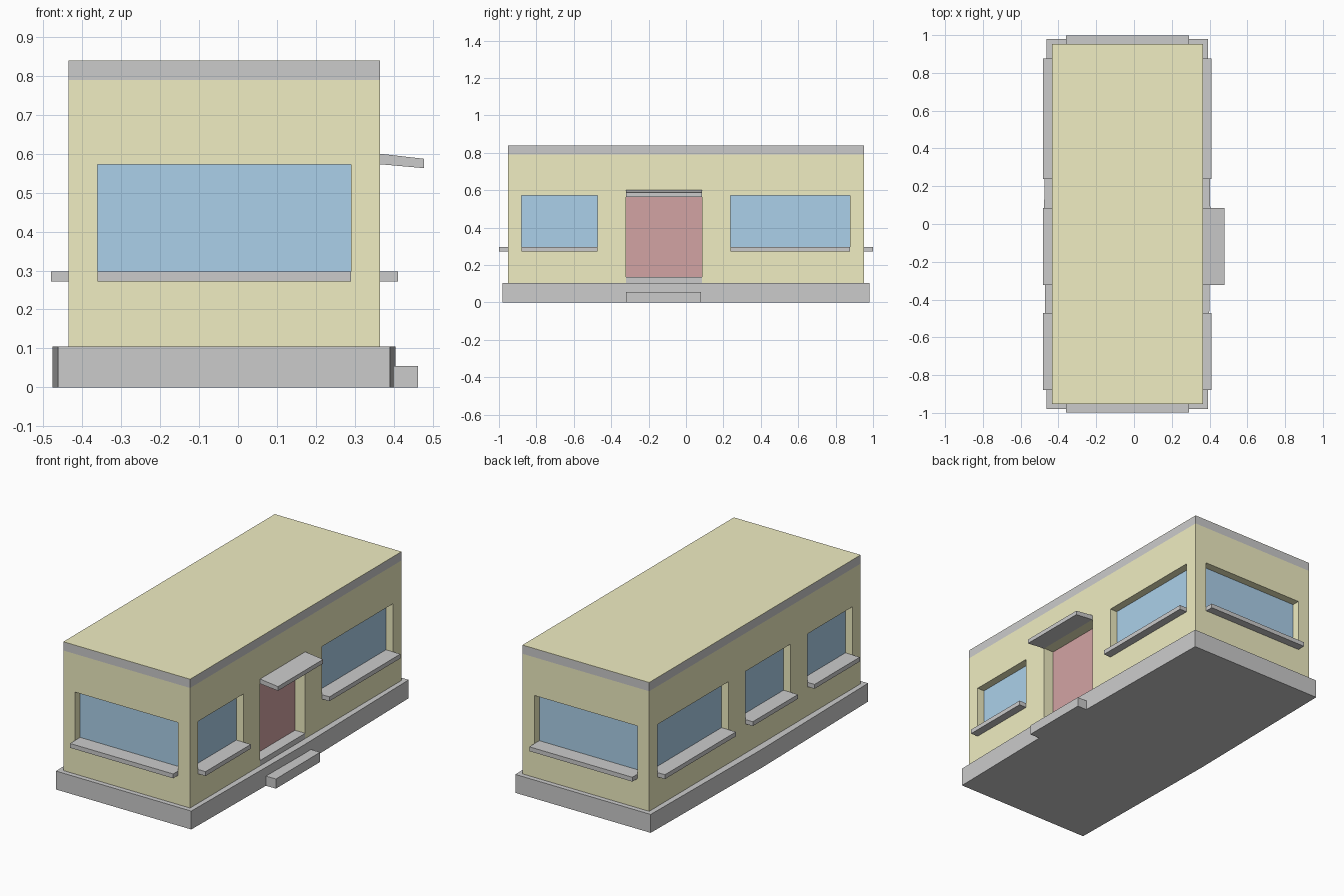
import bpy, bmesh

if "Cube" in bpy.data.objects:
    bpy.data.objects.remove(bpy.data.objects["Cube"])

X0, X1, Y0, Y1 = -0.435, 0.365, -0.953, 0.953   # outer wall planes
BASE_TOP, FASCIA_Z, ROOF_Z = 0.105, 0.79, 0.84
RECESS = 0.045


def material(name, rgb):
    m = bpy.data.materials.new(name)
    m.diffuse_color = (*rgb, 1)
    m.use_nodes = True
    m.node_tree.nodes["Principled BSDF"].inputs["Base Color"].default_value = m.diffuse_color
    return m


YELLOW = material("yellow_render", (0.87, 0.85, 0.54))
BLUE = material("blue_glass", (0.41, 0.63, 0.82))
RED = material("red_paint", (0.65, 0.37, 0.37))


def prism(bm, pts, offset):
    """Extrude a planar polygon along an offset vector."""
    face = bm.faces.new([bm.verts.new(p) for p in pts])
    ext = bmesh.ops.extrude_face_region(bm, geom=[face])
    verts = [g for g in ext["geom"] if isinstance(g, bmesh.types.BMVert)]
    bmesh.ops.translate(bm, verts=verts, vec=offset)
    bmesh.ops.recalc_face_normals(bm, faces=bm.faces)


def finish(name, bm, mat=None):
    me = bpy.data.meshes.new(name)
    bm.to_mesh(me)
    bm.free()
    ob = bpy.data.objects.new(name, me)
    bpy.context.collection.objects.link(ob)
    if mat:
        me.materials.append(mat)
    return ob


def add_box(bm, x0, x1, y0, y1, z0, z1):
    prism(bm, [(x0, y0, z0), (x1, y0, z0), (x1, y1, z0), (x0, y1, z0)], (0, 0, z1 - z0))


def box(name, bounds, mat=None):
    bm = bmesh.new()
    add_box(bm, *bounds)
    return finish(name, bm, mat)


def on_wall(side, a, b, d0, d1, z0, z1):
    """Bounds of a box on a wall: a..b along it, d0..d1 outward from it."""
    return {"front": (a, b, Y0 - d1, Y0 - d0, z0, z1),
            "back": (a, b, Y1 + d0, Y1 + d1, z0, z1),
            "left": (X0 - d1, X0 - d0, a, b, z0, z1),
            "right": (X1 + d0, X1 + d1, a, b, z0, z1)}[side]


# Plinth, very slightly wider at mid length
bm = bmesh.new()
prism(bm, [(-0.463, -0.98, 0), (0.391, -0.98, 0), (0.405, 0, 0),
           (0.391, 0.98, 0), (-0.463, 0.98, 0), (-0.477, 0, 0)], (0, 0, BASE_TOP))
finish("plinth", bm)

# Walls, with recesses for windows and door
windows = [("front", -0.361, 0.29), ("back", -0.361, 0.29),
           ("right", -0.88, -0.472), ("right", 0.237, 0.877),
           ("left", -0.88, -0.472), ("left", -0.322, 0.085), ("left", 0.237, 0.877)]
DOOR = ("right", -0.322, 0.085)
DOOR_DEPTH = 0.065

walls = box("walls", (X0, X1, Y0, Y1, 0.05, FASCIA_Z), YELLOW)
bm = bmesh.new()
for w in windows:
    add_box(bm, *on_wall(*w, -RECESS - 0.01, 0.1, 0.272, 0.572))
add_box(bm, *on_wall(*DOOR, -DOOR_DEPTH - 0.01, 0.1, BASE_TOP, 0.575))
cutter = finish("opening_cutter", bm)
mod = walls.modifiers.new("openings", "BOOLEAN")
mod.operation, mod.solver, mod.object = "DIFFERENCE", "EXACT", cutter
bpy.context.view_layer.objects.active = walls
bpy.ops.object.modifier_apply(modifier=mod.name)
bpy.data.objects.remove(cutter)

# Fascia band and flat roof
box("fascia", (X0, X1, Y0, Y1, FASCIA_Z, ROOF_Z - 0.002))
box("roof", (X0, X1, Y0, Y1, ROOF_Z - 0.002, ROOF_Z), YELLOW)

# Glass and sills
for i, w in enumerate(windows, 1):
    box(f"{w[0]}_glass_{i}", on_wall(*w, -RECESS - 0.01, -RECESS, 0.297, 0.572), BLUE)
    box(f"{w[0]}_sill_{i}", on_wall(*w, -RECESS - 0.01, 0.046, 0.272, 0.297))

# Door, threshold and outside step
box("door", on_wall(*DOOR, -DOOR_DEPTH - 0.01, -DOOR_DEPTH, 0.135, 0.575), RED)
box("threshold", on_wall(*DOOR, -DOOR_DEPTH - 0.01, 0, BASE_TOP, 0.135))
box("step", (0.38, 0.463, -0.32, 0.08, 0, 0.055))

# Sloping canopy over the door
bm = bmesh.new()
prism(bm, [(X1, DOOR[1], 0.573), (0.478, DOOR[1], 0.563),
           (0.478, DOOR[1], 0.587), (X1, DOOR[1], 0.6)], (0, DOOR[2] - DOOR[1], 0))
finish("canopy", bm)
